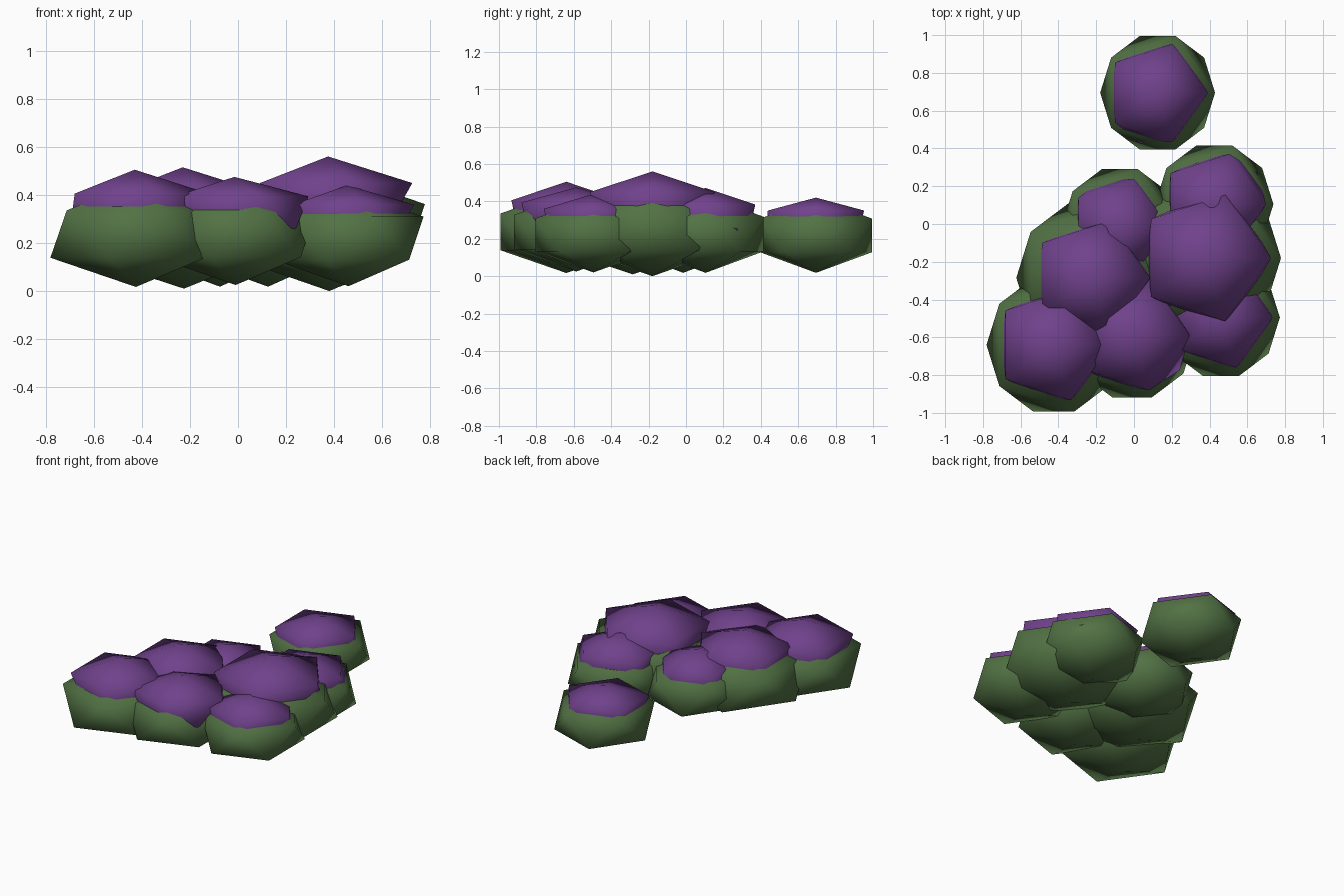
import bpy, bmesh, math

if "Cube" in bpy.data.objects:
    bpy.data.objects.remove(bpy.data.objects["Cube"])


def material(name, rgb):
    m = bpy.data.materials.new(name)
    m.diffuse_color = (*rgb, 1.0)
    m.use_nodes = True
    m.node_tree.nodes["Principled BSDF"].inputs["Base Color"].default_value = m.diffuse_color
    return m


GREEN = material("leaf green", (0.084, 0.168, 0.058))
PURPLE = material("blossom purple", (0.162, 0.054, 0.262))


def dome(name, mat, centre, radius, height, y_stretch=1.0, tuck=1.0, poke=None):
    """Flattened 20-sided ball; 'tuck' pulls in its lower ring, except at angle 'poke'."""
    bm = bmesh.new()
    bmesh.ops.create_icosphere(bm, subdivisions=1, radius=1.0)
    for v in bm.verts:
        k = 1.0
        if -0.9 < v.co.z < 0:
            angle = math.degrees(math.atan2(v.co.y, v.co.x)) % 360
            k = 1.03 if poke is not None and abs(angle - poke) < 5 else tuck
        v.co.x *= radius * k
        v.co.y *= radius * k * y_stretch
        v.co.z *= height
    for f in bm.faces:
        f.smooth = True
    mesh = bpy.data.meshes.new(name)
    bm.to_mesh(mesh)
    bm.free()
    mesh.materials.append(mat)
    obj = bpy.data.objects.new(name, mesh)
    obj.location = centre
    bpy.context.collection.objects.link(obj)
    return obj


# name, x, y, leaf radius, leaf z, leaf height, cap radius, cap z, cap height, poking angle
BUSHES = [
    ("lone", 0.125, 0.695, 0.340, 0.218, 0.200, 0.303, 0.295, 0.125, 252),
    ("big", 0.380, -0.180, 0.445, 0.250, 0.250, 0.392, 0.360, 0.200, None),
    ("back_right", 0.425, 0.105, 0.350, 0.225, 0.207, 0.312, 0.312, 0.160, 36),
    ("back_left", -0.075, -0.015, 0.345, 0.225, 0.207, 0.295, 0.305, 0.145, 108),
    ("middle_left", -0.225, -0.285, 0.445, 0.245, 0.235, 0.352, 0.335, 0.180, None),
    ("front_left", -0.425, -0.640, 0.398, 0.237, 0.220, 0.345, 0.325, 0.180, None),
    ("front_middle", -0.010, -0.587, 0.375, 0.235, 0.210, 0.345, 0.328, 0.147, 324),
    ("front_right", 0.460, -0.495, 0.349, 0.220, 0.200, 0.312, 0.295, 0.145, None),
]

# Each bush: leafy body with a blossom cap sunk into its top
for name, x, y, r, z, h, cr, cz, ch, poke in BUSHES:
    dome(name + "_bush_leaves", GREEN, (x, y, z), r, h, y_stretch=1.04)
    dome(name + "_bush_blossom", PURPLE, (x - 0.005, y, cz), cr, ch,
         y_stretch=1.0, tuck=0.88, poke=poke)
